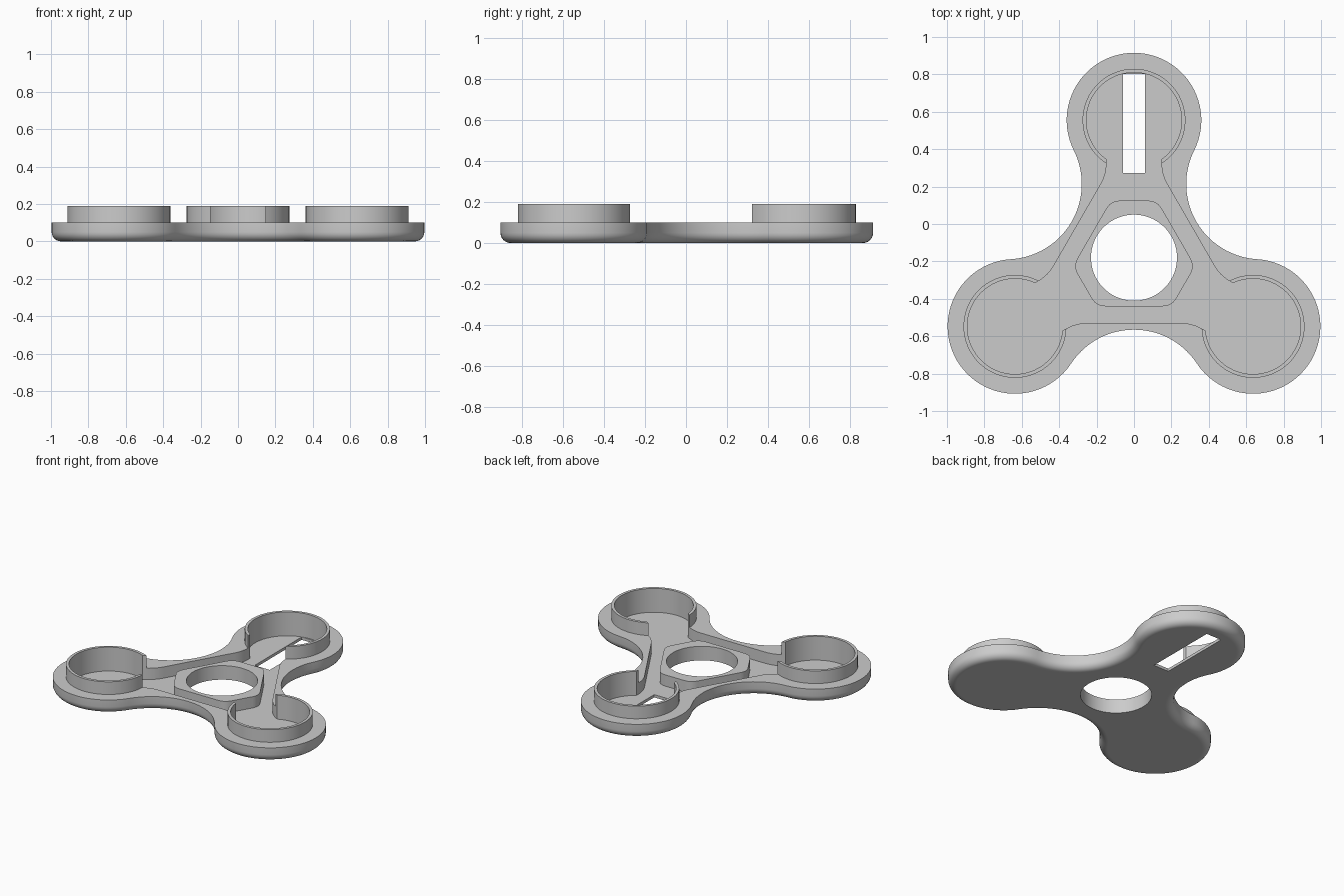
import bpy, bmesh
from math import sin, cos, pi, radians, sqrt, asin, atan2
from mathutils import Vector

if "Cube" in bpy.data.objects:
    bpy.data.objects.remove(bpy.data.objects["Cube"], do_unlink=True)

HUB_Y = -0.18            # hub centre
ARM = 0.735              # hub to lobe centre
LOBE_R, WAIST = 0.36, 0.385
CUP_IN, CUP_OUT, GAP = 0.255, 0.275, 0.147
RIM_Z, CUP_Z, FLOOR_Z, ROUND = 0.10, 0.19, 0.02, 0.05
DIRECTIONS = [radians(a) for a in (90, 210, 330)]

grey = bpy.data.materials.new("plain grey")
grey.use_nodes = True
grey.diffuse_color = (0.6, 0.6, 0.6, 1)
grey.node_tree.nodes["Principled BSDF"].inputs["Base Color"].default_value = (0.6, 0.6, 0.6, 1)


def arc(centre, r, a0, a1, n):
    return [Vector((centre[0] + r * cos(a0 + (a1 - a0) * i / n),
                    centre[1] + r * sin(a0 + (a1 - a0) * i / n))) for i in range(n + 1)]


def place(points, a):
    """Turn points from one arm's own axes (outward, sideways) into the model's."""
    return [Vector((p.x * cos(a) - p.y * sin(a),
                    p.x * sin(a) + p.y * cos(a) + HUB_Y)) for p in points]


def threefold(points):
    return [p for a in DIRECTIONS for p in place(points, a)]


def corner(prev, p, nxt, trim, n=6):
    """Rounded corner at p."""
    a = p + (prev - p).normalized() * trim
    b = p + (nxt - p).normalized() * trim
    return [a * (1 - t) ** 2 + p * 2 * t * (1 - t) + b * t * t for t in (i / n for i in range(n + 1))]


def body_outline(inset):
    """Three round lobes joined by tangent hollow arcs."""
    k = ARM * cos(pi / 3)
    s = ARM * sin(pi / 3)
    drop = k - WAIST
    r = (s * s + drop * drop - LOBE_R ** 2) / (2 * (LOBE_R + drop))
    c = ((WAIST + r) * cos(pi / 3), (WAIST + r) * sin(pi / 3))
    t = atan2(c[1], c[0] - ARM)
    lobe = arc((ARM, 0), LOBE_R - inset, -t, t, 48)
    hollow = arc(c, r + inset, t - pi, pi / 3 - pi - (t - pi - (pi / 3 - pi)), 28)
    return threefold(lobe + hollow[1:-1])


def pocket_outline():
    """Triangular channel opening into the three cups."""
    bend = Vector(((0.35 - GAP * sin(pi / 3)) / 0.5, -GAP))
    before = bend + Vector((-sin(pi / 3), -0.5))
    entry = corner(before, bend, bend + Vector((1, 0)), 0.06)
    t = pi - asin(GAP / CUP_IN)
    leave = [Vector((p.x, -p.y)) for p in reversed(entry)]
    return threefold(entry + arc((ARM, 0), CUP_IN, -t, t, 48) + leave)


def hub_outline():
    """Six-sided boss with rounded corners."""
    long_d, short_d = 0.26, 0.305
    v = (long_d - short_d / 2) / sin(pi / 3)
    pts = threefold([Vector((short_d, -v)), Vector((short_d, v))])
    return [q for i, p in enumerate(pts)
            for q in corner(pts[i - 1], p, pts[(i + 1) % len(pts)], 0.05)]


def ring(bm, pts, z):
    return [bm.verts.new((p.x, p.y, z)) for p in pts]


def wall(bm, a, b):
    for i in range(len(a)):
        j = (i + 1) % len(a)
        bm.faces.new((a[i], a[j], b[j], b[i]))


def fill(bm, *loops):
    """Flat face bounded by the first loop, with the rest as holes."""
    edges = []
    for l in loops:
        for i in range(len(l)):
            pair = (l[i - 1], l[i])
            edges.append(bm.edges.get(pair) or bm.edges.new(pair))
    bmesh.ops.triangle_fill(bm, edges=edges, use_beauty=True, normal=(0, 0, 1))


def finish(bm, name):
    bmesh.ops.recalc_face_normals(bm, faces=bm.faces)
    mesh = bpy.data.meshes.new(name)
    bm.to_mesh(mesh)
    bm.free()
    mesh.materials.append(grey)
    obj = bpy.data.objects.new(name, mesh)
    bpy.context.collection.objects.link(obj)
    bpy.ops.object.select_all(action='DESELECT')
    obj.select_set(True)
    bpy.context.view_layer.objects.active = obj
    bpy.ops.object.shade_smooth_by_angle(angle=radians(30))


# Body shell: rounded underside, upright side, rim, pocket, hub boss, bore and slot
bm = bmesh.new()
base = ring(bm, body_outline(ROUND + 0.006), 0)
low = base
for i in range(7):
    a = i / 6 * pi / 2
    nxt = ring(bm, body_outline(ROUND * (1 - sin(a))), ROUND * (1 - cos(a)))
    wall(bm, low, nxt)
    low = nxt
rim = ring(bm, body_outline(0), RIM_Z)
wall(bm, low, rim)

pocket = pocket_outline()
pocket_top, pocket_low = ring(bm, pocket, RIM_Z), ring(bm, pocket, FLOOR_Z)
wall(bm, pocket_top, pocket_low)
hub = hub_outline()
hub_top, hub_low = ring(bm, hub, RIM_Z), ring(bm, hub, FLOOR_Z)
wall(bm, hub_top, hub_low)
bore = arc((0, HUB_Y), 0.23, 0, 2 * pi, 72)[:-1]
bore_top, bore_low = ring(bm, bore, RIM_Z), ring(bm, bore, 0)
wall(bm, bore_top, bore_low)
slot = [Vector(p) for p in ((-0.06, 0.272), (0.06, 0.272), (0.06, 0.802), (-0.06, 0.802))]
slot_top, slot_low = ring(bm, slot, FLOOR_Z), ring(bm, slot, 0)
wall(bm, slot_top, slot_low)

fill(bm, rim, pocket_top)
fill(bm, pocket_low, hub_low, slot_top)
fill(bm, hub_top, bore_top)
fill(bm, base, bore_low, slot_low)
finish(bm, "body_shell")

# Cup walls: thin rings left open towards the hub
for name, a in zip(("back_cup", "right_cup", "left_cup"), DIRECTIONS):
    bm = bmesh.new()
    t_in, t_out = (pi - asin(GAP / r) for r in (CUP_IN, CUP_OUT))
    inner = place(arc((ARM, 0), CUP_IN, -t_in, t_in, 48), a)
    outer = place(arc((ARM, 0), CUP_OUT, -t_out, t_out, 48), a)
    rows = [ring(bm, pts, z) for pts, z in
            ((inner, RIM_Z), (outer, RIM_Z), (outer, CUP_Z), (inner, CUP_Z))]
    for p, q in zip(rows, rows[1:] + rows[:1]):
        for i in range(len(p) - 1):
            bm.faces.new((p[i], p[i + 1], q[i + 1], q[i]))
    for end in (0, -1):
        bm.faces.new([r[end] for r in rows])
    finish(bm, name)
